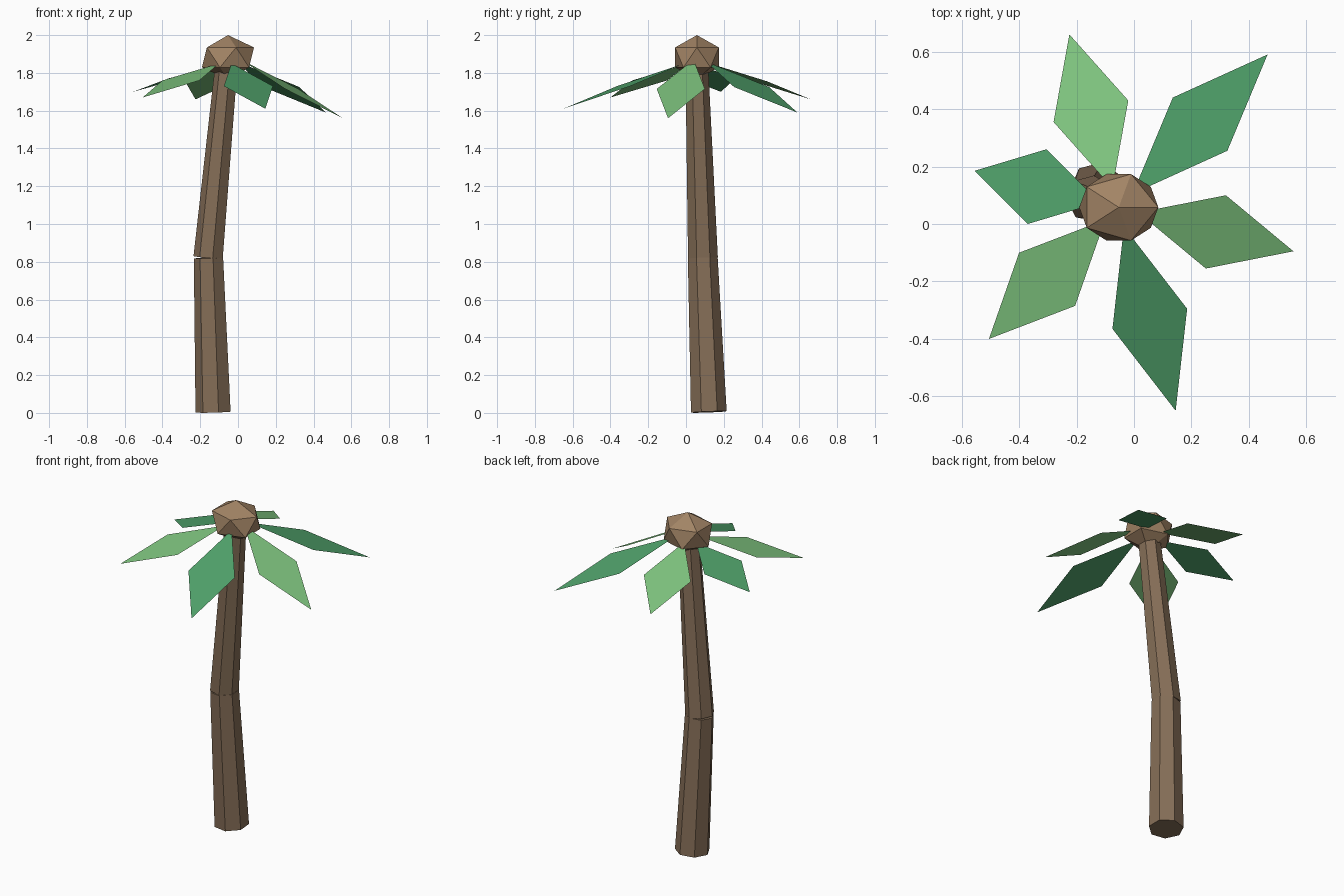
import bpy, bmesh
from math import sin, cos, radians, pi
from mathutils import Vector, Matrix

if "Cube" in bpy.data.objects:
    bpy.data.objects.remove(bpy.data.objects["Cube"])


def material(name, rgb):
    m = bpy.data.materials.new(name)
    m.diffuse_color = (*rgb, 1)
    m.use_nodes = True
    m.node_tree.nodes["Principled BSDF"].inputs["Base Color"].default_value = m.diffuse_color
    return m


bark = material("bark", (0.235, 0.155, 0.095))
husk = material("husk", (0.36, 0.23, 0.13))
light_green = material("light_green", (0.21, 0.55, 0.21))
deep_green = material("deep_green", (0.08, 0.36, 0.145))


def add_object(name, verts, faces, mat):
    me = bpy.data.meshes.new(name)
    me.from_pydata(verts, [], faces)
    me.materials.append(mat)
    ob = bpy.data.objects.new(name, me)
    bpy.context.collection.objects.link(ob)
    return ob


def trunk_piece(name, a, b, ra, rb, n=7, start=radians(285)):
    """Tapered prism from a to b with end caps square to its axis."""
    a, b = Vector(a), Vector(b)
    q = Vector((0, 0, 1)).rotation_difference(b - a)
    verts = []
    for centre, r in ((a, ra), (b, rb)):
        for i in range(n):
            t = start + 2 * pi * i / n
            verts.append(centre + q @ Vector((r * cos(t), r * sin(t), 0)))
    faces = [(i, (i + 1) % n, n + (i + 1) % n, n + i) for i in range(n)]
    faces += [tuple(reversed(range(n))), tuple(range(n, 2 * n))]
    return add_object(name, verts, faces, bark)


# Trunk: two tapered pieces meeting in a slight bend
trunk_piece("lower_trunk", (-0.128, 0.12, 0.005), (-0.153, 0.088, 0.82), 0.097, 0.081)
trunk_piece("upper_trunk", (-0.155, 0.089, 0.822), (-0.06, 0.057, 1.83), 0.081, 0.062)

# Crown: stretched icosahedron
bm = bmesh.new()
bmesh.ops.create_icosphere(bm, subdivisions=1, radius=1)
bm.transform(Matrix.Translation((-0.053, 0.058, 1.882))
             @ Matrix.Diagonal((0.154, 0.136, 0.118, 1)))
me = bpy.data.meshes.new("crown")
bm.to_mesh(me)
bm.free()
me.materials.append(husk)
bpy.context.collection.objects.link(bpy.data.objects.new("crown", me))

# Leaves: flat diamonds, each given by tip, one side corner and base
leaves = [
    ((-0.225, 0.66, 1.66), (-0.28, 0.355), (-0.075, 0.125, 1.85)),
    ((0.465, 0.59, 1.59), (0.135, 0.44), (-0.005, 0.105, 1.86)),
    ((0.555, -0.095, 1.56), (0.32, 0.10), (0.015, 0.04, 1.87)),
    ((0.145, -0.65, 1.61), (0.185, -0.295), (-0.035, -0.01, 1.85)),
    ((-0.505, -0.40, 1.67), (-0.205, -0.285), (-0.10, 0.015, 1.85)),
    ((-0.555, 0.185, 1.70), (-0.37, 0.0), (-0.12, 0.075, 1.84)),
]
for i, (tip, side, base) in enumerate(leaves):
    tip, base = Vector(tip), Vector(base)
    mid = (tip + base) / 2
    s1 = Vector((*side, mid.z))
    s2 = 2 * mid - s1
    verts = [base, s1, tip, s2]
    if (s1 - base).cross(tip - base).z < 0:
        verts.reverse()
    add_object(f"leaf_{i + 1}", verts, [(0, 1, 2, 3)],
               deep_green if i % 2 else light_green)
